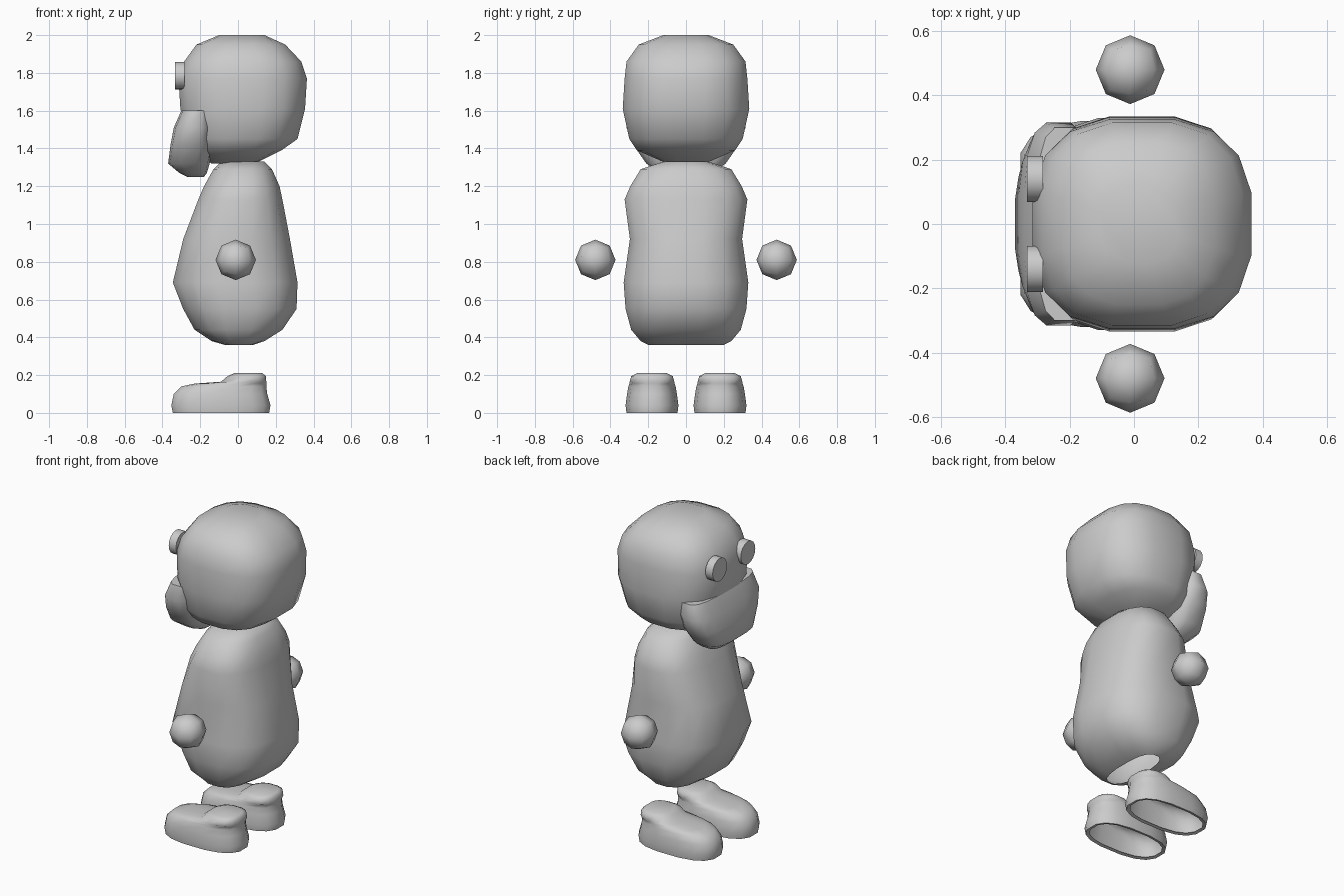
import bpy, bmesh, math
from mathutils import Vector, Matrix

cube = bpy.data.objects.get("Cube")
if cube:
    bpy.data.objects.remove(cube, do_unlink=True)

grey = bpy.data.materials.new("plain grey")
grey.use_nodes = True
grey.diffuse_color = (0.6, 0.6, 0.6, 1)
grey.node_tree.nodes["Principled BSDF"].inputs["Base Color"].default_value = (0.6, 0.6, 0.6, 1)


def finish(name, bm, angle=60):
    """Turn a bmesh into a smooth shaded object."""
    bmesh.ops.recalc_face_normals(bm, faces=bm.faces)
    mesh = bpy.data.meshes.new(name)
    bm.to_mesh(mesh)
    bm.free()
    mesh.materials.append(grey)
    obj = bpy.data.objects.new(name, mesh)
    bpy.context.collection.objects.link(obj)
    bpy.ops.object.select_all(action='DESELECT')
    obj.select_set(True)
    bpy.context.view_layer.objects.active = obj
    bpy.ops.object.shade_smooth_by_angle(angle=math.radians(angle))
    return obj


def loft(name, rings, power=2.6, sides=16, y=0.0, open_bottom=False, angle=60):
    """Stack rounded outlines given as (z, x min, x max, half width)."""
    bm = bmesh.new()
    e = 2 / power
    peak = math.cos(math.pi / sides) ** e
    loops = []
    for z, x0, x1, w in rings:
        loop = []
        for i in range(sides):
            a = (i + 0.5) * math.tau / sides
            c, s = math.cos(a), math.sin(a)
            px = math.copysign(abs(c) ** e, c) / peak
            py = math.copysign(abs(s) ** e, s) / peak
            loop.append(bm.verts.new(((x0 + x1) / 2 + px * (x1 - x0) / 2, y + py * w, z)))
        loops.append(loop)
    for low, high in zip(loops, loops[1:]):
        for i in range(sides):
            j = (i + 1) % sides
            bm.faces.new((low[i], low[j], high[j], high[i]))
    bm.faces.new(loops[-1])
    if not open_bottom:
        bm.faces.new(loops[0][::-1])
    return finish(name, bm, angle)


# Head: rounded block with a flat crown
loft("head", [
    (1.32, -0.14, 0.09, 0.10),
    (1.39, -0.23, 0.23, 0.26),
    (1.45, -0.27, 0.315, 0.30),
    (1.61, -0.305, 0.355, 0.335),
    (1.77, -0.315, 0.365, 0.325),
    (1.86, -0.285, 0.335, 0.315),
    (1.95, -0.22, 0.25, 0.25),
    (2.00, -0.10, 0.14, 0.12)], power=2.7)

# Muzzle: wide jowls wrapped round the lower face
loft("muzzle", [
    (1.25, -0.27, -0.18, 0.09),
    (1.27, -0.31, -0.165, 0.14),
    (1.32, -0.37, -0.15, 0.21),
    (1.42, -0.357, -0.13, 0.28),
    (1.51, -0.34, -0.13, 0.315),
    (1.60, -0.30, -0.13, 0.30)], power=3.2)

# Body: pear shape, open underneath
loft("body", [
    (0.36, -0.07, 0.08, 0.20),
    (0.38, -0.14, 0.14, 0.24),
    (0.44, -0.23, 0.235, 0.29),
    (0.55, -0.29, 0.31, 0.32),
    (0.69, -0.345, 0.315, 0.33),
    (0.92, -0.29, 0.275, 0.297),
    (1.13, -0.21, 0.235, 0.325),
    (1.20, -0.18, 0.22, 0.295),
    (1.29, -0.13, 0.18, 0.24),
    (1.33, -0.09, 0.14, 0.12)], power=2.6, open_bottom=True)

for side, label in ((-1, "left"), (1, "right")):
    # Eye: short drum facing forwards
    bm = bmesh.new()
    bmesh.ops.create_cone(bm, cap_ends=True, segments=16, radius1=0.072, radius2=0.072, depth=0.05,
                          matrix=Matrix.Translation((-0.308, side * 0.14, 1.785))
                          @ Matrix.Rotation(math.pi / 2, 4, 'Y'))
    finish(label + "_eye", bm, 40)

    # Hand: low-poly ball made from a divided cube
    bm = bmesh.new()
    bmesh.ops.create_cube(bm, size=2)
    bmesh.ops.subdivide_edges(bm, edges=bm.edges, cuts=1, use_grid_fill=True)
    centre = Vector((-0.012, side * 0.48, 0.81))
    for v in bm.verts:
        v.co = v.co.normalized() * 0.107 + centre
    finish(label + "_hand", bm)

    # Shoe: long toe, raised heel, hollow underneath
    loft(label + "_shoe", [
        (0.005, -0.325, 0.145, 0.115),
        (0.00, -0.345, 0.165, 0.135),
        (0.04, -0.353, 0.172, 0.14),
        (0.10, -0.34, 0.155, 0.132),
        (0.14, -0.30, 0.15, 0.125),
        (0.155, -0.23, 0.15, 0.12),
        (0.165, -0.09, 0.15, 0.118),
        (0.195, -0.055, 0.147, 0.11),
        (0.21, -0.02, 0.13, 0.08)], power=2.6, y=side * 0.18, open_bottom=True)
